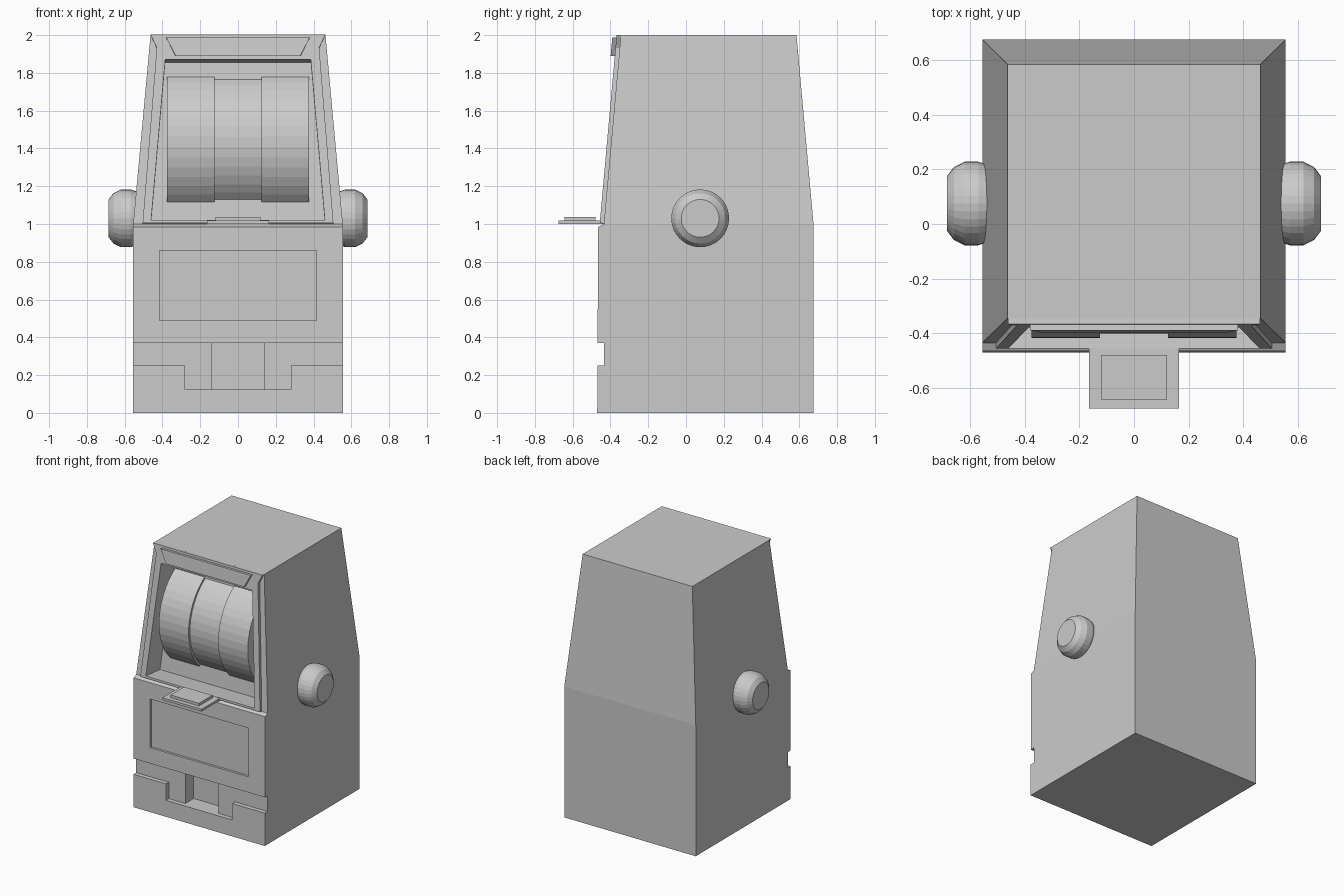
import bpy, bmesh, math
from mathutils import Matrix, Vector

if "Cube" in bpy.data.objects:
    bpy.data.objects.remove(bpy.data.objects["Cube"])


def make(name, bm):
    bmesh.ops.recalc_face_normals(bm, faces=bm.faces[:])
    me = bpy.data.meshes.new(name)
    bm.to_mesh(me)
    bm.free()
    ob = bpy.data.objects.new(name, me)
    bpy.context.collection.objects.link(ob)
    return ob


def plane(origin, u, v):
    """Matrix taking local (a, b, n) to a drawing plane with axes u and v."""
    u, v = Vector(u).normalized(), Vector(v).normalized()
    m = Matrix((u, v, u.cross(v))).transposed().to_4x4()
    m.translation = Vector(origin)
    return m


def prism(name, pts, m, d0, d1):
    bm = bmesh.new()
    lo = [bm.verts.new(m @ Vector((a, b, d0))) for a, b in pts]
    hi = [bm.verts.new(m @ Vector((a, b, d1))) for a, b in pts]
    bm.faces.new(lo)
    bm.faces.new(hi)
    n = len(pts)
    for i in range(n):
        j = (i + 1) % n
        bm.faces.new((lo[i], lo[j], hi[j], hi[i]))
    return make(name, bm)


def mirrored(half):
    return half + [(-a, b) for a, b in reversed(half)]


def cut(ob, *cutters):
    for c in cutters:
        c.hide_render = True
        c.hide_set(True)
        mod = ob.modifiers.new("cut", 'BOOLEAN')
        mod.object = c
        mod.solver = 'EXACT'
    bpy.context.view_layer.objects.active = ob
    for mod in list(ob.modifiers):
        bpy.ops.object.modifier_apply(modifier=mod.name)


FRONT = plane((0, 0, 0), (1, 0, 0), (0, 0, 1))              # normal -y
SLOPE = plane((0, -0.435, 1.0), (1, 0, 0), (0, 0.09, 1))    # leaning face
SIDE = plane((0, 0, 0), (0, 1, 0), (0, 0, 1))               # normal +x
TOP = plane((0, 0, 0), (1, 0, 0), (0, 1, 0))                # normal +z

# Cabinet shell: stacked rectangular rings (z, half width, front y, back y)
bm = bmesh.new()
rings = []
for z, w, f, b in [(0, .555, -.47, .675), (.985, .555, -.465, .675),
                   (1.0, .555, -.435, .675), (2, .463, -.345, .585)]:
    rings.append([bm.verts.new((x, y, z)) for x, y in
                  ((-w, f), (w, f), (w, b), (-w, b))])
bm.faces.new(rings[0])
bm.faces.new(rings[-1])
for r, s in zip(rings, rings[1:]):
    for i in range(4):
        j = (i + 1) % 4
        bm.faces.new((r[i], r[j], s[j], s[i]))
cabinet = make("cabinet", bm)

# Cutters: window, front panel, tray groove and tray slot
window = prism("window_cutter", mirrored([(.46, .018), (.385, .872)]),
               SLOPE, -.15, .1)
panel = prism("panel_cutter", mirrored([(.415, .49), (.415, .86)]),
              FRONT, .45, .6)
groove = prism("groove_cutter",
               mirrored([(.28, .125), (.28, .25), (.7, .25), (.7, .37)]),
               FRONT, .435, .6)
slot = prism("slot_cutter", mirrored([(.14, .125), (.14, .37)]),
             FRONT, .335, .6)
cut(cabinet, window, panel, groove, slot)

# Raised window trim with flared top corners
trim = prism("window_trim",
             mirrored([(.505, .003), (.43, .935), (.462, 1.004)]),
             SLOPE, -.002, .022)
cut(trim, window)

# Header sign
prism("header_sign", mirrored([(.33, .89), (.38, .988)]), SLOPE, .018, .044)

# Reels: shallow arcs bulging from the back of the window
axis = Vector((.0, 1.425))
for name, x0, x1, r in [("left_reel", -.375, -.125, .418),
                        ("middle_reel", -.125, .125, .402),
                        ("right_reel", .125, .375, .418)]:
    arc = []
    for i in range(15):
        a = math.radians(180 - 5.1 + 7.5 * (i - 7))
        arc.append((axis.x + r * math.cos(a), axis.y + r * math.sin(a)))
    prism(name, arc, SIDE, x0, x1)

# Button shelf and button
prism("button_shelf", mirrored([(.165, -.675), (.165, -.43)]), TOP, 1.0, 1.018)
prism("button", mirrored([(.12, -.642), (.12, -.48)]), TOP, 1.016, 1.038)

# Side knobs: turned profile (x, radius)
profile = [(.50, .12), (.535, .142), (.57, .153), (.62, .153),
           (.66, .133), (.685, .1)]
SEG = 32
for name, sign in (("right_knob", 1), ("left_knob", -1)):
    bm = bmesh.new()
    rows = [[bm.verts.new((sign * x,
                           .075 + r * math.cos(2 * math.pi * i / SEG),
                           1.03 + r * math.sin(2 * math.pi * i / SEG)))
             for i in range(SEG)] for x, r in profile]
    bm.faces.new(rows[0])
    bm.faces.new(rows[-1])
    for r, s in zip(rows, rows[1:]):
        for i in range(SEG):
            j = (i + 1) % SEG
            bm.faces.new((r[i], r[j], s[j], s[i]))
    make(name, bm)
